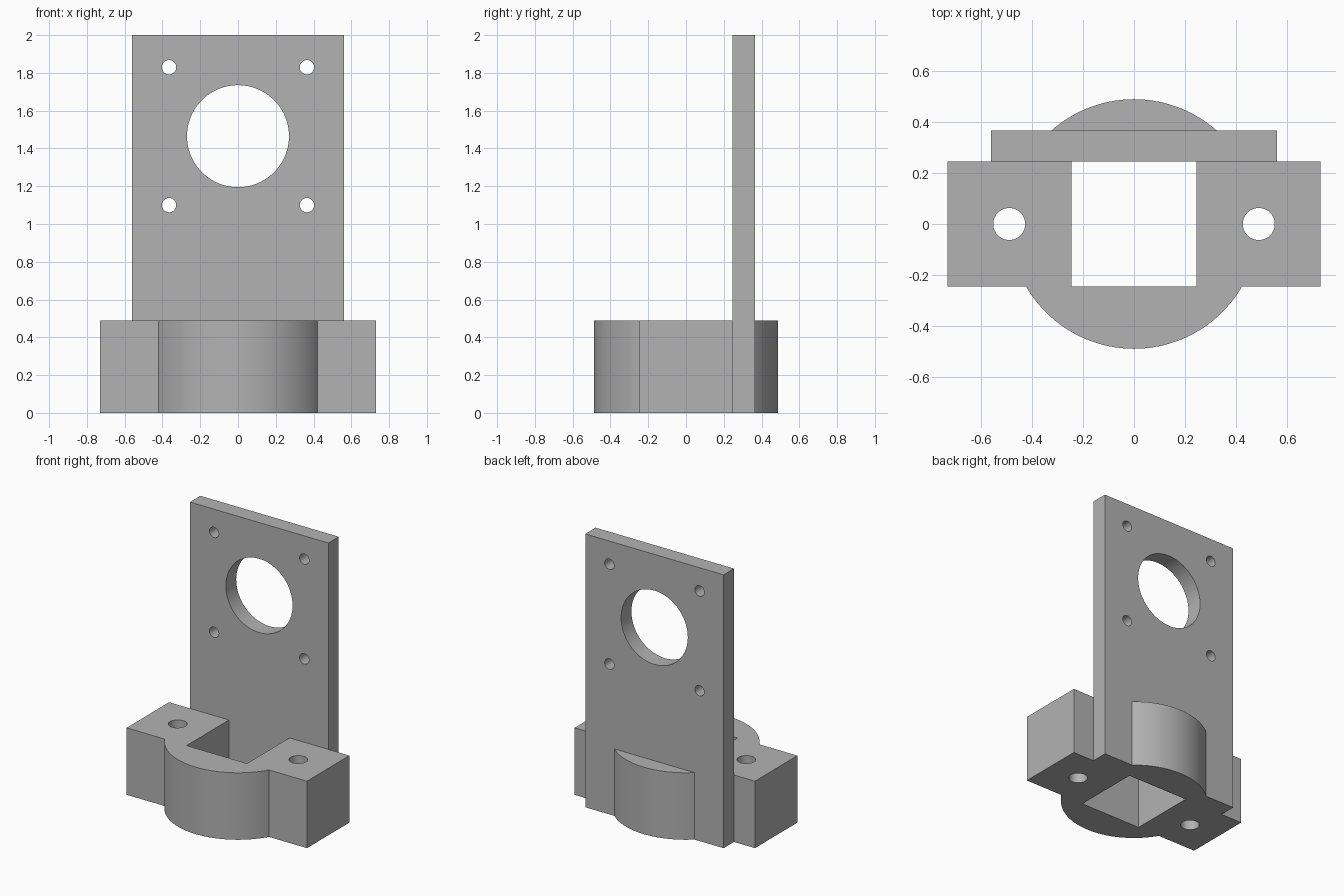
import bpy
import math

cube = bpy.data.objects.get("Cube")
if cube:
    bpy.data.objects.remove(cube, do_unlink=True)

grey = bpy.data.materials.new("plain grey")
grey.use_nodes = True
colour = (0.45, 0.45, 0.45, 1)
grey.diffuse_color = colour
grey.node_tree.nodes["Principled BSDF"].inputs["Base Color"].default_value = colour

BASE_H = 0.49      # height of the mounting base
HALF = 0.245       # half depth of the block and half width of the pocket
PLATE_T = 0.12     # thickness of the upright plate
HOLE_Z = 1.465     # centre of the hole pattern


def box(name, x, y, z):
    """Box spanning the given (low, high) ranges."""
    spans = (x, y, z)
    bpy.ops.mesh.primitive_cube_add(size=1, location=[sum(s) / 2 for s in spans])
    ob = bpy.context.object
    ob.name = name
    ob.scale = [s[1] - s[0] for s in spans]
    bpy.ops.object.transform_apply(location=True, rotation=True, scale=True)
    ob.data.materials.append(grey)
    return ob


def rod(name, radius, length, centre, along_y=False, sides=48):
    bpy.ops.mesh.primitive_cylinder_add(
        vertices=sides, radius=radius, depth=length, location=centre,
        rotation=(math.pi / 2 if along_y else 0, 0, 0))
    ob = bpy.context.object
    ob.name = name
    bpy.ops.object.transform_apply(location=True, rotation=True, scale=True)
    ob.data.materials.append(grey)
    return ob


def combine(target, tool, operation):
    """Apply a boolean and discard the tool."""
    tool.hide_render = True
    bpy.context.view_layer.objects.active = target
    mod = target.modifiers.new(operation, 'BOOLEAN')
    mod.operation = operation
    mod.solver = 'EXACT'
    mod.object = tool
    bpy.ops.object.modifier_apply(modifier=mod.name)
    bpy.data.objects.remove(tool, do_unlink=True)


# Mounting base: cross block, round boss and upright plate in one solid
bracket = box("motor_mount_bracket", (-0.73, 0.73), (-HALF, HALF), (0, BASE_H))
combine(bracket, rod("round_boss", 0.488, BASE_H, (0, 0, BASE_H / 2), sides=128), 'UNION')
plate = box("upright_plate", (-0.56, 0.56), (HALF, HALF + PLATE_T), (0, 2))
combine(bracket, plate, 'UNION')

# Square pocket through the base
combine(bracket, box("pocket", (-HALF, HALF), (-HALF, HALF), (-0.1, 0.6)), 'DIFFERENCE')

# Vertical bolt holes in the ears
for side in (-1, 1):
    combine(bracket, rod("bolt_hole", 0.0625, 1, (side * 0.488, 0, BASE_H / 2)), 'DIFFERENCE')

# Large opening and four screw holes in the plate
plate_y = HALF + PLATE_T / 2
combine(bracket, rod("opening", 0.27, 0.5, (0, plate_y, HOLE_Z), True, 96), 'DIFFERENCE')
for side in (-1, 1):
    for level in (-1, 1):
        centre = (side * 0.365, plate_y, HOLE_Z + level * 0.365)
        combine(bracket, rod("screw_hole", 0.038, 0.5, centre, True, 32), 'DIFFERENCE')

# Smooth the curved walls while keeping the edges crisp
bpy.ops.object.select_all(action='DESELECT')
bracket.select_set(True)
bpy.context.view_layer.objects.active = bracket
bpy.ops.object.shade_smooth_by_angle(angle=math.radians(25))
